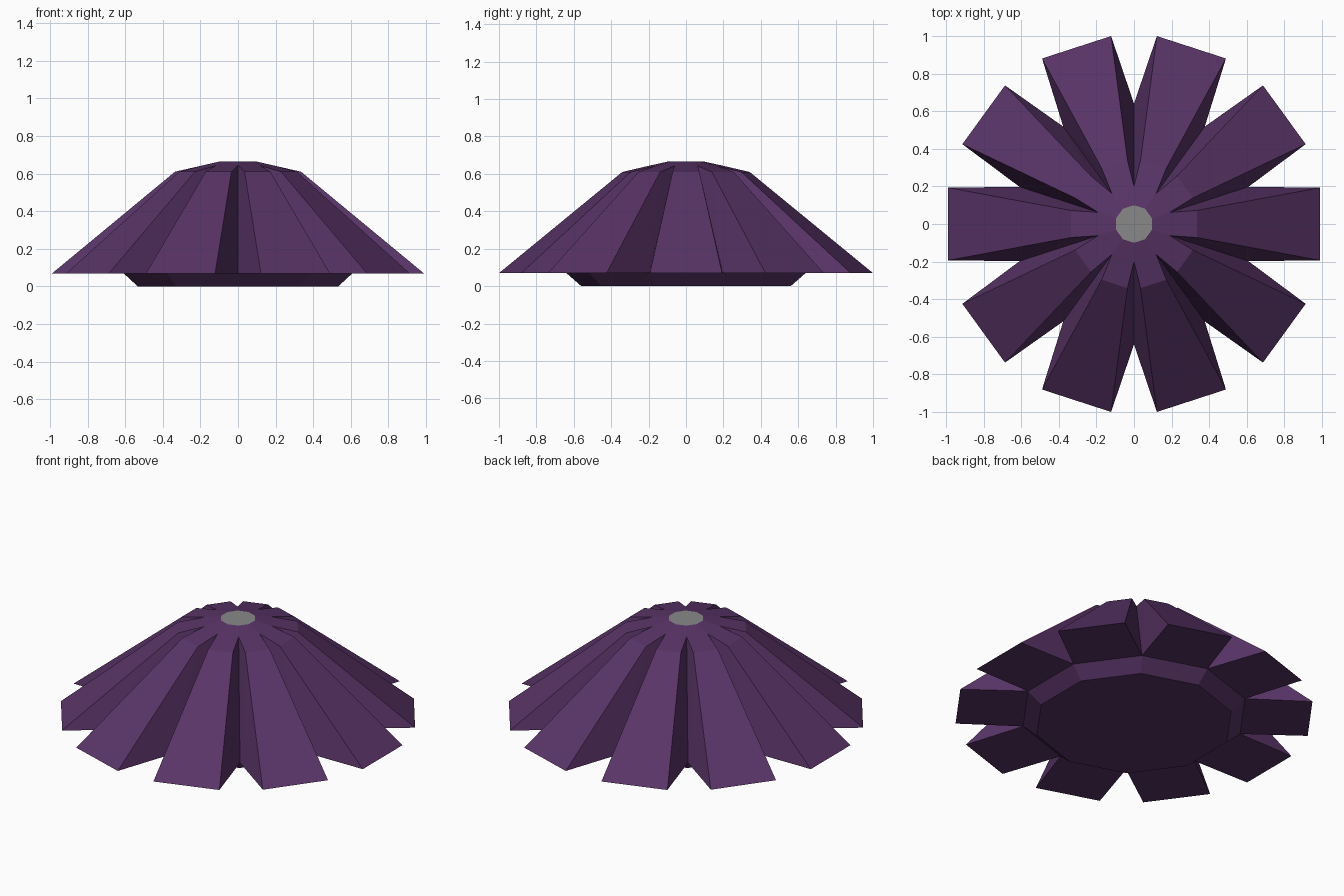
import bpy, bmesh, math

if "Cube" in bpy.data.objects:
    bpy.data.objects.remove(bpy.data.objects["Cube"])

N = 10
STEP = 2 * math.pi / N


def material(name, rgb):
    m = bpy.data.materials.new(name)
    m.diffuse_color = (*rgb, 1)
    m.use_nodes = True
    m.node_tree.nodes["Principled BSDF"].inputs["Base Color"].default_value = m.diffuse_color
    return m


purple = material("dark purple", (0.10, 0.034, 0.135))
grey = material("grey", (0.25, 0.25, 0.25))


def rot(x, y, z, k):
    """Rotate a point of the first petal to petal k."""
    a = k * STEP
    return (x * math.cos(a) - y * math.sin(a), x * math.sin(a) + y * math.cos(a), z)


def ring(bm, r, z):
    """Decagon whose corners lie in the valleys between petals."""
    return [bm.verts.new(rot(*rot(r, 0, z, 0.5), k)) for k in range(N)]


bm = bmesh.new()
base = ring(bm, 0.56, 0.0)
skirt = ring(bm, 0.64, 0.07)
notch = ring(bm, 0.20, 0.643)
cap = ring(bm, 0.10, 0.665)

# flat underside and grey centre
bm.faces.new(base[::-1])
centre = bm.faces.new(cap)
centre.material_index = 1

for k in range(N):
    j = k - 1  # valley on the right-hand side of petal k
    knee_r, knee_l = [bm.verts.new(rot(0.335, s * 0.072, 0.61, k)) for s in (-1, 1)]
    tip_r, tip_l = [bm.verts.new(rot(0.988, s * 0.193, 0.07, k)) for s in (-1, 1)]
    faces = [
        (base[j], base[k], skirt[k], skirt[j]),      # sloping foot
        (skirt[j], skirt[k], tip_l, tip_r),          # petal underside
        (cap[j], notch[j], notch[k], cap[k]),        # hub
        (notch[j], knee_r, knee_l, notch[k]),        # petal shoulder
        (knee_r, tip_r, tip_l, knee_l),              # petal top
        (notch[j], skirt[j], knee_r),                # valley walls
        (knee_r, skirt[j], tip_r),
        (notch[k], knee_l, skirt[k]),
        (knee_l, tip_l, skirt[k]),
    ]
    for f in faces:
        bm.faces.new(f)

bmesh.ops.recalc_face_normals(bm, faces=bm.faces[:])
mesh = bpy.data.meshes.new("fluted_cap")
bm.to_mesh(mesh)
bm.free()
mesh.materials.append(purple)
mesh.materials.append(grey)
obj = bpy.data.objects.new("fluted_cap", mesh)
bpy.context.collection.objects.link(obj)
